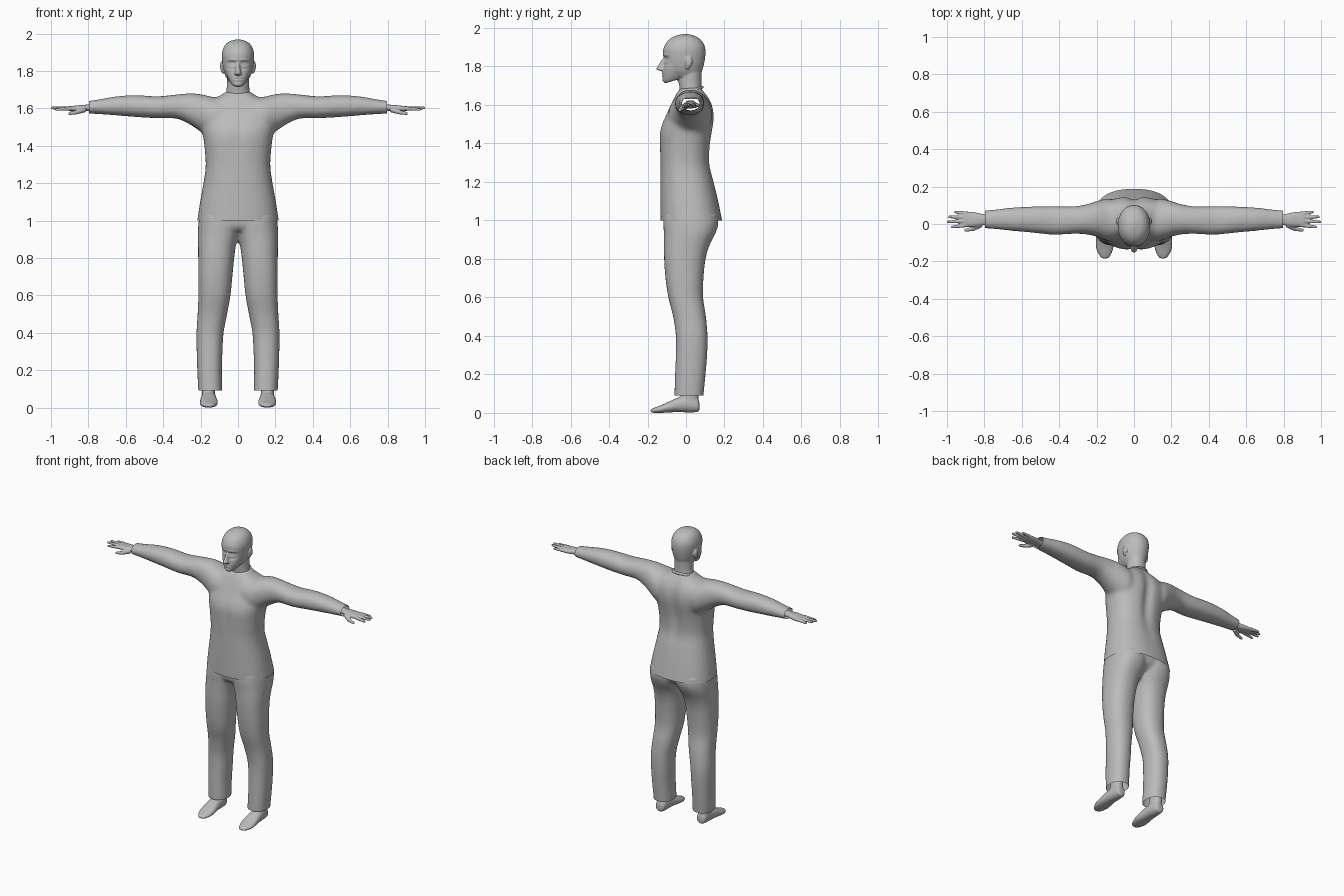
import bpy, bmesh, math
from mathutils import Vector, Matrix

grey = bpy.data.materials.new("plain grey")
grey.diffuse_color = (0.5, 0.5, 0.5, 1)


def spline(rows, steps=4):
    """Catmull-Rom interpolation of the section table."""
    out = []
    for i in range(len(rows) - 1):
        p = [rows[max(0, min(len(rows) - 1, i + k))] for k in (-1, 0, 1, 2)]
        for j in range(steps):
            t = j / steps
            out.append([0.5 * (2 * b + (c - a) * t + (2 * a - 5 * b + 4 * c - d) * t * t
                               + (3 * b - a - 3 * c + d) * t ** 3) for a, b, c, d in zip(*p)])
    return out + [list(rows[-1])]


def loft(bm, axis, rows, side=1, power=2.2, tilt=0.0, n=32):
    """Closed skin over sections (position, a_low, a_high, b_low, b_high)."""
    rings = []
    for t, a0, a1, b0, b1 in spline(rows):
        ring = []
        for k in range(n):
            w = 2 * math.pi * k / n
            c, s = math.cos(w), math.sin(w)
            a = (a0 + a1) / 2 + (a1 - a0) / 2 * math.copysign(abs(c) ** (2 / power), c)
            b = (b0 + b1) / 2 + (b1 - b0) / 2 * math.copysign(abs(s) ** (2 / power), s)
            co = {"x": (t, a, b), "y": (a, t, b), "z": (a, b, t + tilt * (b - b0))}[axis]
            ring.append(bm.verts.new((co[0] * side, co[1], co[2])))
        rings.append(ring)
    faces = [bm.faces.new((p[k], p[(k + 1) % n], q[(k + 1) % n], q[k]))
             for p, q in zip(rings, rings[1:]) for k in range(n)]
    faces += [bm.faces.new(rings[0]), bm.faces.new(rings[-1])]
    bmesh.ops.recalc_face_normals(bm, faces=faces)


def tube(bm, p, q, r0, r1):
    """Tapered finger-like tube with a round tip."""
    p, q = Vector(p), Vector(q)
    m = Matrix.Translation((p + q) / 2) @ (q - p).to_track_quat("Z", "Y").to_matrix().to_4x4()
    bmesh.ops.create_cone(bm, cap_ends=True, segments=12, radius1=r0, radius2=r1,
                          depth=(q - p).length, matrix=m)
    bmesh.ops.create_uvsphere(bm, u_segments=12, v_segments=8, radius=r1,
                              matrix=Matrix.Translation(q))


def blob(bm, centre, size):
    bmesh.ops.create_uvsphere(bm, u_segments=16, v_segments=12, radius=1,
                              matrix=Matrix.Translation(centre) @ Matrix.Diagonal((*size, 1)))


def finish(name, bm, voxel=0, smooth=0, cuts=(), bumps=()):
    """Fuse overlapping skins, soften, push bumps along y, trim open ends."""
    me = bpy.data.meshes.new(name)
    bm.to_mesh(me)
    bm.free()
    ob = bpy.data.objects.new(name, me)
    bpy.context.collection.objects.link(ob)
    if voxel:
        mod = ob.modifiers.new("fuse", "REMESH")
        mod.mode, mod.voxel_size = "VOXEL", voxel
        mod = ob.modifiers.new("soften", "SMOOTH")
        mod.factor, mod.iterations = 0.5, smooth
        dg = bpy.context.evaluated_depsgraph_get()
        me = bpy.data.meshes.new_from_object(ob.evaluated_get(dg))
        ob.modifiers.clear()
        ob.data = me
    bm = bmesh.new()
    bm.from_mesh(me)
    for x, z, rx, rz, push, front in bumps:
        for v in bm.verts:
            if v.normal.y * front > 0.05:
                e = ((v.co.x - x) / rx) ** 2 + ((v.co.z - z) / rz) ** 2
                v.co.y += push * math.exp(-e)
    for co, no in cuts:
        bmesh.ops.bisect_plane(bm, geom=bm.verts[:] + bm.edges[:] + bm.faces[:],
                               plane_co=co, plane_no=no, clear_outer=True)
    bm.to_mesh(me)
    bm.free()
    me.materials.clear()
    me.materials.append(grey)
    me.shade_smooth()
    return ob


# Shirt: torso and both sleeves
bm = bmesh.new()
loft(bm, "z", [(0.95, -.225, .225, -.13, .2), (1.0, -.218, .218, -.133, .188),
               (1.1, -.203, .203, -.134, .168), (1.2, -.185, .185, -.134, .146),
               (1.29, -.173, .173, -.134, .125), (1.38, -.178, .178, -.137, .127),
               (1.45, -.187, .187, -.138, .137), (1.5, -.197, .197, -.126, .145),
               (1.55, -.2, .2, -.103, .147), (1.6, -.19, .19, -.08, .138),
               (1.64, -.16, .16, -.06, .118), (1.665, -.1, .1, -.046, .1),
               (1.69, -.068, .068, -.025, .085)], power=2.4)
for s in (1, -1):
    loft(bm, "x", [(.06, -.09, .12, 1.42, 1.655), (.14, -.09, .135, 1.435, 1.662),
                   (.2, -.068, .122, 1.475, 1.676), (.26, -.055, .104, 1.515, 1.68),
                   (.33, -.053, .094, 1.545, 1.674), (.43, -.058, .095, 1.547, 1.664),
                   (.54, -.047, .094, 1.553, 1.67), (.65, -.037, .088, 1.562, 1.664),
                   (.76, -.026, .076, 1.57, 1.645), (.84, -.02, .068, 1.573, 1.636)], side=s)
finish("shirt", bm, .012, 6,
       cuts=[((0, 0, 1.0), (0, 0, -1)), ((.797, 0, 0), (1, 0, 0)), ((-.797, 0, 0), (-1, 0, 0))],
       bumps=[(0, 1.47, .035, .2, -.018, 1), (0, 1.44, .03, .1, .005, -1)])

# Collar band
bm = bmesh.new()
loft(bm, "z", [(1.645, -.078, .078, -.05, .092), (1.655, -.076, .076, -.046, .09),
               (1.662, -.07, .07, -.04, .086)], tilt=.3, power=2)
finish("collar", bm)

# Trousers: two legs joined at the hips
bm = bmesh.new()
loft(bm, "z", [(.945, -.13, .13, -.095, .12), (.98, -.19, .19, -.115, .155),
               (1.04, -.2, .2, -.115, .165)], power=2.4)
for s in (1, -1):
    loft(bm, "z", [(.04, .085, .21, -.06, .088), (.1, .084, .213, -.06, .092),
                   (.2, .086, .218, -.057, .102), (.3, .083, .221, -.053, .11),
                   (.4, .077, .222, -.053, .112), (.5, .058, .216, -.067, .104),
                   (.6, .04, .212, -.092, .089), (.7, .03, .213, -.107, .091),
                   (.8, .02, .213, -.114, .102), (.87, .01, .214, -.115, .122),
                   (.93, -.01, .215, -.115, .152), (.98, -.02, .212, -.118, .168),
                   (1.04, -.02, .205, -.115, .165)], side=s, power=2.3)
finish("trousers", bm, .011, 5, cuts=[((0, 0, .09), (0, 0, -1))])

for s, label in ((1, "left"), (-1, "right")):
    # Bare foot with ankle
    bm = bmesh.new()
    loft(bm, "y", [(.07, .14, .175, .015, .05), (.06, .125, .188, .005, .075),
                   (.02, .118, .194, .002, .09), (-.04, .114, .2, .004, .08),
                   (-.09, .108, .204, .002, .058), (-.13, .11, .203, 0, .04),
                   (-.165, .123, .188, 0, .027), (-.185, .138, .172, .004, .018)], side=s)
    loft(bm, "z", [(.03, .122, .19, -.045, .066), (.08, .124, .192, -.03, .065),
                   (.16, .122, .194, -.02, .066)], side=s)
    finish(label + "_foot", bm, .006, 4)

    # Hand: wrist and palm, four fingers, thumb
    bm = bmesh.new()
    loft(bm, "x", [(.75, -.003, .05, 1.583, 1.625), (.8, -.006, .052, 1.586, 1.62),
                   (.84, -.014, .06, 1.582, 1.618), (.88, -.016, .066, 1.583, 1.613),
                   (.91, -.01, .064, 1.588, 1.611)], side=s, power=2.4)
    for y0, y1, tip, z in ((-.006, -.016, .972, 1.594), (.016, .011, .994, 1.602),
                           (.037, .038, .987, 1.603), (.056, .064, .955, 1.598)):
        tube(bm, (s * .895, y0, 1.599), (s * tip, y1, z), .0115, .0075)
    tube(bm, (s * .82, -.002, 1.595), (s * .86, -.026, 1.58), .017, .012)
    tube(bm, (s * .86, -.026, 1.58), (s * .9, -.033, 1.572), .012, .0085)
    finish(label + "_hand", bm, .004, 3)

# Head: skull, jaw, neck, nose, ears
bm = bmesh.new()
loft(bm, "z", [(1.745, -.05, .05, -.07, .07), (1.775, -.068, .068, -.1, .083),
               (1.81, -.079, .079, -.113, .093), (1.85, -.085, .085, -.118, .1),
               (1.885, -.087, .087, -.119, .101), (1.915, -.081, .081, -.108, .094),
               (1.94, -.068, .068, -.088, .076), (1.958, -.046, .046, -.058, .048),
               (1.968, -.012, .012, -.02, .014)], power=2.1)
loft(bm, "z", [(1.713, -.03, .03, -.107, -.01), (1.722, -.042, .042, -.117, .02),
               (1.745, -.055, .055, -.12, .03), (1.77, -.064, .064, -.12, .03),
               (1.8, -.07, .07, -.116, .03)], tilt=.3, power=2.2)
loft(bm, "z", [(1.63, -.07, .07, -.035, .088), (1.68, -.064, .064, -.033, .083),
               (1.72, -.06, .06, -.038, .08), (1.78, -.06, .06, -.04, .082)], power=2)
loft(bm, "z", [(1.776, -.014, .014, -.13, -.1), (1.782, -.019, .019, -.149, -.1),
               (1.79, -.018, .018, -.154, -.1), (1.81, -.012, .012, -.142, -.1),
               (1.84, -.009, .009, -.126, -.1)], power=2)
for s in (1, -1):
    blob(bm, (s * .085, .014, 1.824), (.011, .02, .03))
    blob(bm, (s * .081, .008, 1.8), (.009, .012, .015))
# Eye sockets, eyelids, brows, lips and chin
face = [(0, 1.764, .024, .005, -.006, -1), (0, 1.751, .02, .005, -.006, -1),
        (0, 1.7575, .022, .0025, .005, -1), (0, 1.728, .02, .01, -.004, -1)]
for s in (1, -1):
    face += [(s * .032, 1.84, .02, .011, .014, -1), (s * .033, 1.839, .012, .006, -.008, -1),
             (s * .032, 1.859, .024, .006, -.005, -1)]
finish("head", bm, .0045, 4, bumps=face)
